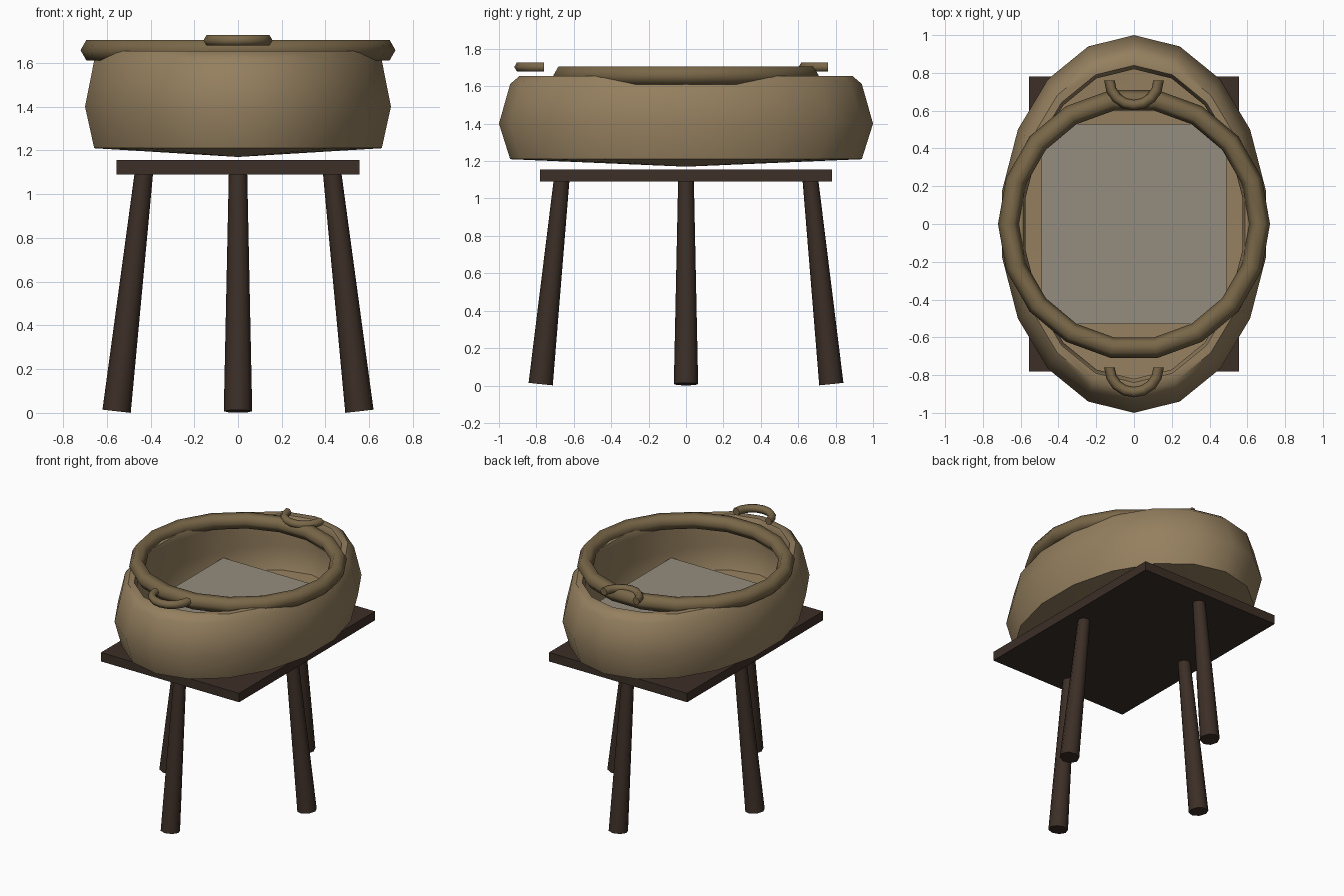
import bpy, bmesh, math
from mathutils import Vector, Matrix

if "Cube" in bpy.data.objects:
    bpy.data.objects.remove(bpy.data.objects["Cube"])


def material(name, rgb):
    m = bpy.data.materials.new(name)
    m.diffuse_color = (*rgb, 1)
    m.use_nodes = True
    m.node_tree.nodes["Principled BSDF"].inputs["Base Color"].default_value = m.diffuse_color
    return m


WICKER = material("wicker", (0.30, 0.215, 0.115))
RIM = material("rim_wicker", (0.19, 0.135, 0.065))
WOOD = material("dark_wood", (0.045, 0.028, 0.02))
CLOTH = material("cloth", (0.30, 0.265, 0.21))


def finish(name, bm, mat, angle=None):
    bmesh.ops.recalc_face_normals(bm, faces=bm.faces)
    me = bpy.data.meshes.new(name)
    bm.to_mesh(me)
    bm.free()
    me.materials.append(mat)
    ob = bpy.data.objects.new(name, me)
    bpy.context.collection.objects.link(ob)
    if angle:
        bpy.ops.object.select_all(action='DESELECT')
        ob.select_set(True)
        bpy.context.view_layer.objects.active = ob
        bpy.ops.object.shade_smooth_by_angle(angle=math.radians(angle))
    return ob


def box(name, half, z0, z1, mat):
    bm = bmesh.new()
    bmesh.ops.create_cube(bm, size=1, matrix=Matrix.Translation((0, 0, (z0 + z1) / 2))
                          @ Matrix.Diagonal((2 * half[0], 2 * half[1], z1 - z0, 1)))
    return finish(name, bm, mat)


def bridge(bm, a, b, closed=True):
    n = len(a)
    for i in range(n if closed else n - 1):
        j = (i + 1) % n
        bm.faces.new((a[i], a[j], b[j], b[i]))


def ring_tube(name, centre, major, minor, steps, start, sweep, mat):
    """Hexagonal tube swept round a full or partial circle."""
    bm = bmesh.new()
    full = sweep >= 360
    rings = []
    for i in range(steps if full else steps + 1):
        t = math.radians(start + sweep * i / steps)
        ring = []
        for k in range(6):
            p = k * math.pi / 3
            r = major + minor * math.cos(p)
            ring.append(bm.verts.new(Vector(centre) + Vector(
                (r * math.cos(t), r * math.sin(t), minor * math.sin(p)))))
        rings.append(ring)
    for a, b in zip(rings, rings[1:] + (rings[:1] if full else [])):
        bridge(bm, a, b)
    if not full:
        bm.faces.new(rings[0])
        bm.faces.new(rings[-1])
    return finish(name, bm, mat, 65)


def leg(name, top, bottom):
    bm = bmesh.new()
    top, bottom = Vector(top), Vector(bottom)
    axis = top - bottom
    bmesh.ops.create_cone(
        bm, cap_ends=True, segments=8, radius1=0.065, radius2=0.042, depth=axis.length,
        matrix=Matrix.Translation((top + bottom) / 2)
        @ Vector((0, 0, 1)).rotation_difference(axis).to_matrix().to_4x4())
    return finish(name, bm, WOOD, 50)


# Oval basket: 18-sided shell, outside then inside (scale, height)
SIDES = 18
profile = [(0.94, 1.21), (1.0, 1.40), (0.94, 1.612), (0.89, 1.655), (0.84, 1.655),
           (0.82, 1.61), (0.90, 1.40), (0.84, 1.25)]
bm = bmesh.new()
rings = []
for s, z in profile:
    rings.append([bm.verts.new((0.71 * s * math.sin(2 * math.pi * i / SIDES),
                                s * math.cos(2 * math.pi * i / SIDES), z))
                  for i in range(SIDES)])
for a, b in zip(rings, rings[1:]):
    bridge(bm, a, b)
for ring, z in ((rings[0], 1.17), (rings[-1], 1.22)):
    pole = bm.verts.new((0, 0, z))
    for i in range(SIDES):
        bm.faces.new((ring[i], ring[(i + 1) % SIDES], pole))
finish("basket", bm, WICKER, 42)

# Mattress, round rim and the two half-ring handles
box("mattress", (0.49, 0.53), 1.26, 1.36, CLOTH)
ring_tube("rim", (0, 0, 1.658), 0.665, 0.055, 18, 0, 360, RIM)
for side, y in (("front", -0.76), ("back", 0.76)):
    ring_tube(side + "_handle", (0, y, 1.703), 0.13, 0.028, 8, 180, 180, RIM)

# Stand: board and four splayed legs at the middle of each side
box("stand_board", (0.555, 0.78), 1.09, 1.155, WOOD)
for name, sx, sy in (("left_leg", -1, 0), ("right_leg", 1, 0),
                     ("front_leg", 0, -1), ("back_leg", 0, 1)):
    leg(name, (0.43 * sx, 0.665 * sy, 1.10), (0.555 * sx, 0.777 * sy, 0.0075))
